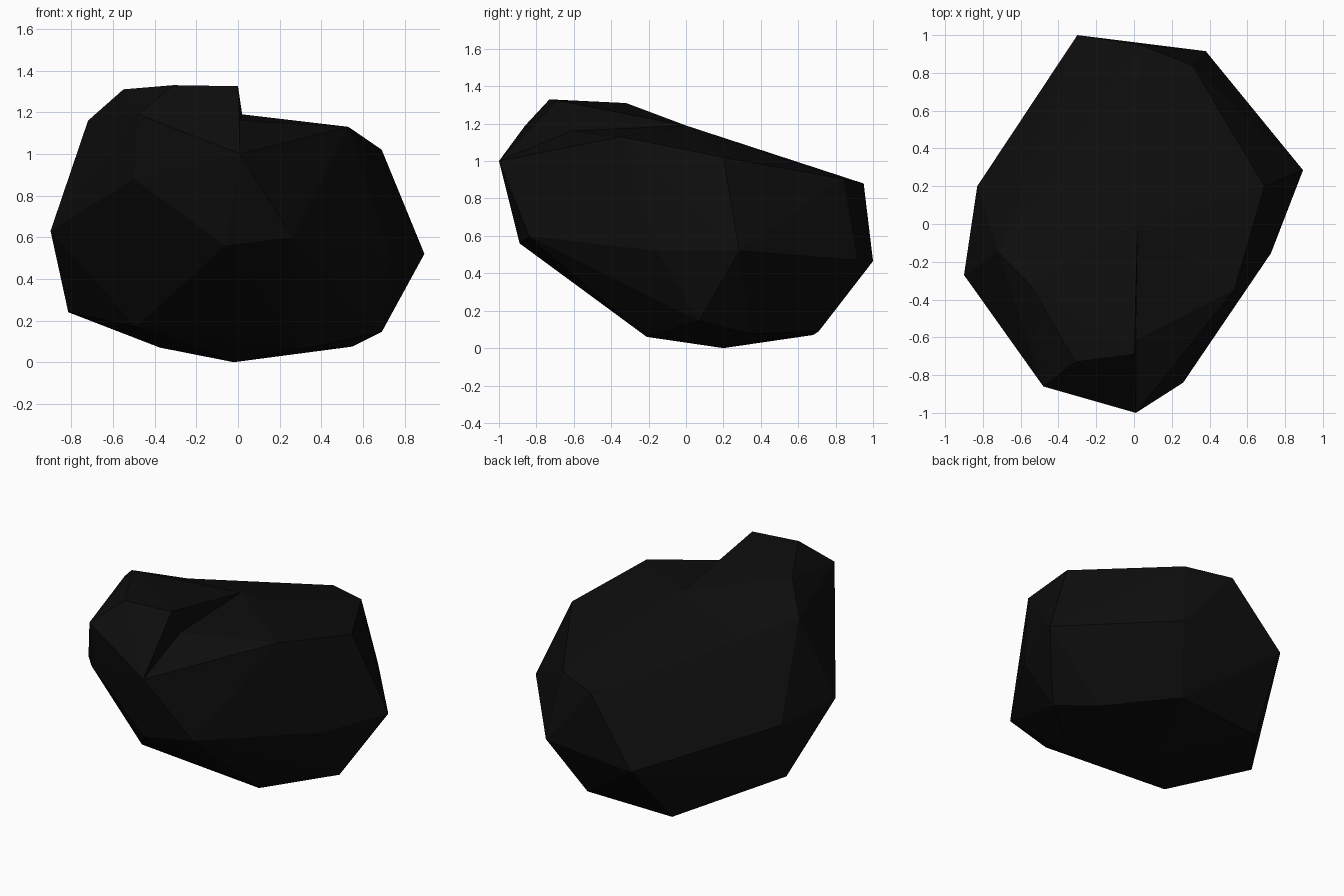
import bpy, bmesh

if "Cube" in bpy.data.objects:
    bpy.data.objects.remove(bpy.data.objects["Cube"])

coal = bpy.data.materials.new("coal_black")
coal.diffuse_color = (0.004, 0.004, 0.004, 1)
coal.use_nodes = True
coal.node_tree.nodes["Principled BSDF"].inputs["Base Color"].default_value = coal.diffuse_color


def hull(name, points):
    """Faceted convex lump wrapped around a few corner points."""
    bm = bmesh.new()
    for p in points:
        bm.verts.new(p)
    res = bmesh.ops.convex_hull(bm, input=bm.verts[:])
    spare = {g for g in res["geom_interior"] + res["geom_unused"]
             if isinstance(g, bmesh.types.BMVert)}
    bmesh.ops.delete(bm, geom=list(spare), context='VERTS')
    bmesh.ops.recalc_face_normals(bm, faces=bm.faces[:])
    mesh = bpy.data.meshes.new(name)
    bm.to_mesh(mesh)
    bm.free()
    mesh.materials.append(coal)
    obj = bpy.data.objects.new(name, mesh)
    bpy.context.collection.objects.link(obj)
    return obj


# Corners shared by the main lump and the raised crest
shoulder = [(.01, -1, 1), (-.48, -.86, 1.19), (-.72, -.15, 1.16),
            (-.48, .16, 1.09), (.02, 0, 1.19)]
upper = [(.53, -.35, 1.13), (.69, .2, 1.02), (.31, .84, .905), (.03, .95, .88)]
girth = [(-.5, -.81, .88), (-.06, -.89, .56), (.26, -.84, .6),
         (.725, -.155, .52), (.895, .285, .52), (.38, .915, .47),
         (-.3, 1, .465), (-.83, .2, .61), (-.9, -.27, .63)]
base = [(-.815, .12, .24), (-.375, .68, .07), (.22, .71, .09), (.55, .34, .075),
        (.69, .07, .145), (.3, -.21, .06), (-.49, -.3, .17), (-.02, .2, 0)]
ridge = [(-.31, -.73, 1.33), (0, -.69, 1.325), (-.55, -.32, 1.31)]

# Main lump, with the crest rising beside the notch
rock = hull("rock", shoulder + upper + girth + base)
crest = hull("crest", shoulder + ridge)

# Fuse both into one faceted rock
fuse = rock.modifiers.new("fuse", 'BOOLEAN')
fuse.operation = 'UNION'
fuse.solver = 'EXACT'
fuse.object = crest
bpy.context.view_layer.objects.active = rock
bpy.ops.object.modifier_apply(modifier=fuse.name)
bpy.data.objects.remove(crest)
